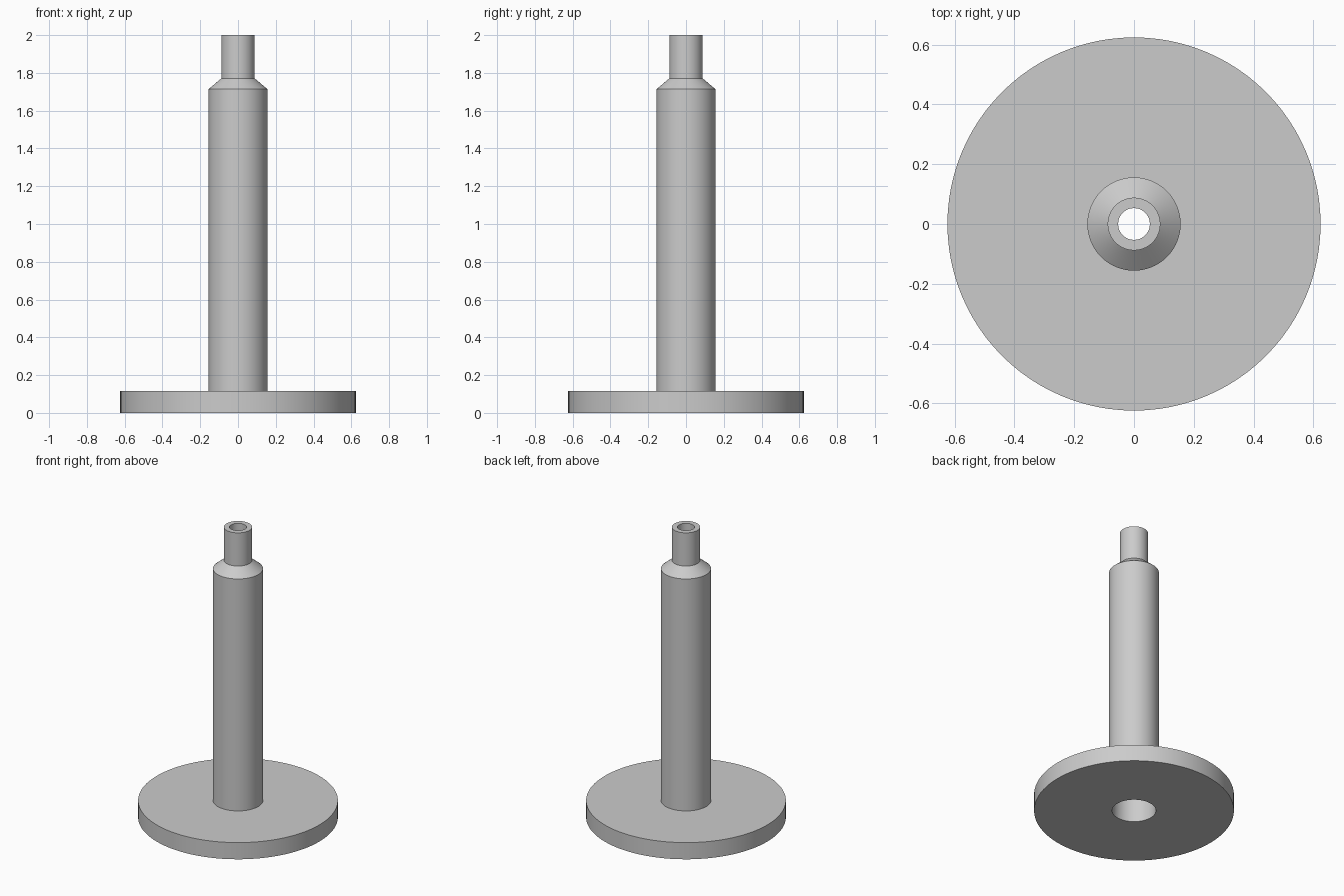
import bpy
import bmesh
import math

if "Cube" in bpy.data.objects:
    bpy.data.objects.remove(bpy.data.objects["Cube"])

SEGMENTS = 96

# Plain grey material
grey = bpy.data.materials.new("plain grey")
grey.diffuse_color = (0.6, 0.6, 0.6, 1)
grey.use_nodes = True
grey.node_tree.nodes["Principled BSDF"].inputs["Base Color"].default_value = grey.diffuse_color


def lathe(name, profile):
    """Revolve a closed (radius, height) profile around z."""
    bm = bmesh.new()
    verts = [bm.verts.new((r, 0, z)) for r, z in profile]
    edges = [bm.edges.new((v, verts[(i + 1) % len(verts)]))
             for i, v in enumerate(verts)]
    bmesh.ops.spin(bm, geom=verts + edges, cent=(0, 0, 0), axis=(0, 0, 1),
                   angle=math.tau, steps=SEGMENTS, use_merge=False)
    bmesh.ops.remove_doubles(bm, verts=bm.verts[:], dist=1e-4)
    bmesh.ops.recalc_face_normals(bm, faces=bm.faces[:])
    mesh = bpy.data.meshes.new(name)
    bm.to_mesh(mesh)
    bm.free()
    mesh.materials.append(grey)
    obj = bpy.data.objects.new(name, mesh)
    bpy.context.collection.objects.link(obj)
    bpy.ops.object.select_all(action='DESELECT')
    obj.select_set(True)
    bpy.context.view_layer.objects.active = obj
    bpy.ops.object.shade_smooth_by_angle(angle=math.radians(25))
    return obj


# Hollow stem with its round base, tapered shoulder and narrow neck
lathe("flanged_tube", [
    (0.137, 0.0), (0.624, 0.0), (0.624, 0.115),   # base disc
    (0.156, 0.115), (0.156, 1.714),               # stem
    (0.088, 1.771), (0.088, 2.0),                 # shoulder and neck
    (0.053, 2.0), (0.053, 1.771), (0.137, 1.70),  # bore
])
